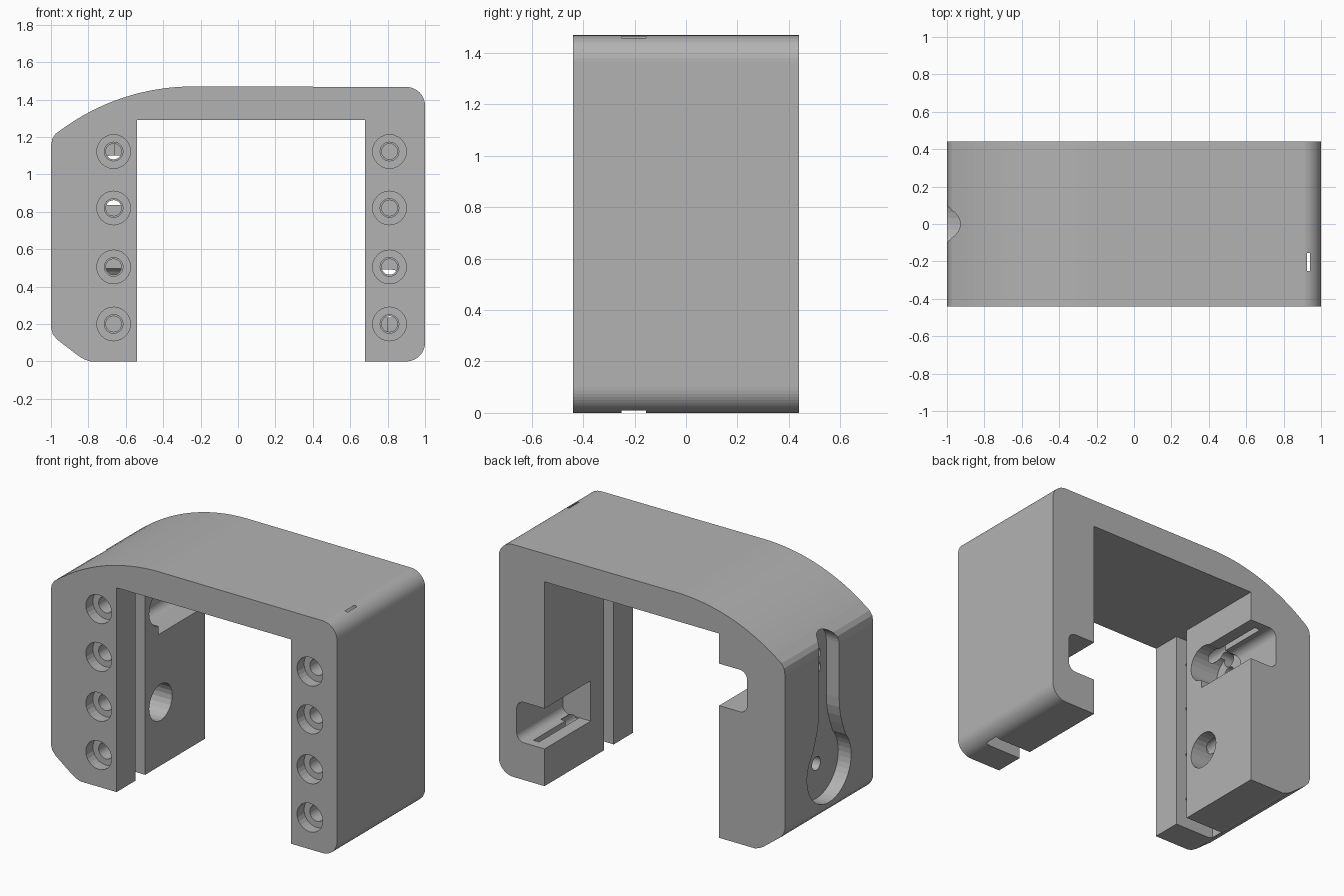
import bpy, bmesh
from math import sin, cos, pi, radians, sqrt

cube = bpy.data.objects.get("Cube")
if cube:
    bpy.data.objects.remove(cube, do_unlink=True)

grey = bpy.data.materials.new("matte grey")
grey.use_nodes = True
colour = (0.45, 0.45, 0.45, 1)
grey.diffuse_color = colour
grey.node_tree.nodes["Principled BSDF"].inputs["Base Color"].default_value = colour


def arc(cu, cv, r, start, end, n=12):
    angles = [radians(start + (end - start) * i / n) for i in range(n + 1)]
    return [(cu + r * cos(a), cv + r * sin(a)) for a in angles]


def prism(name, outline, axis, a, b):
    """Extrude an outline along x (outline in y, z) or y (outline in x, z)."""
    place = (lambda d, u, v: (d, u, v)) if axis == "x" else (lambda d, u, v: (u, d, v))
    bm = bmesh.new()
    near = [bm.verts.new(place(a, u, v)) for u, v in outline]
    far = [bm.verts.new(place(b, u, v)) for u, v in outline]
    bm.faces.new(near)
    bm.faces.new(far[::-1])
    n = len(near)
    for i in range(n):
        j = (i + 1) % n
        bm.faces.new((near[j], near[i], far[i], far[j]))
    bmesh.ops.recalc_face_normals(bm, faces=bm.faces)
    mesh = bpy.data.meshes.new(name)
    bm.to_mesh(mesh)
    bm.free()
    mesh.materials.append(grey)
    ob = bpy.data.objects.new(name, mesh)
    bpy.context.scene.collection.objects.link(ob)
    return ob


def cut(outline, axis, a, b):
    """Subtract a prism from the bracket and discard the cutter."""
    cutter = prism("cutter", outline, axis, a, b)
    cutter.hide_render = True
    mod = bracket.modifiers.new("cut", "BOOLEAN")
    mod.operation = "DIFFERENCE"
    mod.solver = "EXACT"
    mod.object = cutter
    bpy.context.view_layer.update()
    graph = bpy.context.evaluated_depsgraph_get()
    result = bpy.data.meshes.new_from_object(bracket.evaluated_get(graph))
    bracket.modifiers.clear()
    bracket.data = result
    bpy.data.objects.remove(cutter, do_unlink=True)


def drill(u, v, r, axis, a, b):
    cut(arc(u, v, r, 0, 345, 23), axis, a, b)


def box(u0, u1, v0, v1):
    return [(u0, v0), (u1, v0), (u1, v1), (u0, v1)]


# Arched body: rounded square side, sloping curved side
R = 1.19
sweep = 36.6
profile = [(-0.54, 0), (-0.79, 0), (-0.82, 0.01), (-0.85, 0.027), (-0.965, 0.115),
           (-0.99, 0.145), (-1, 0.18), (-1, 1.15), (-0.993, 1.19), (-0.975, 1.217)]
profile += arc(-0.24, 1.47 - R, R, 90 + sweep, 90, 20)
profile += arc(0.9, 1.367, 0.1, 90, 0)
profile += arc(0.9, 0.1, 0.1, 0, -90)
profile += [(0.68, 0), (0.68, 1.29), (-0.54, 1.29)]
bracket = prism("bracket_body", profile, "y", -0.44, 0.44)

# Plate slots up the inside of both legs
cut(box(0.6, 0.94, -0.1, 1.2899), "y", -0.25, -0.155)
cut(box(0.6801, 0.94, 1.2, 1.464), "y", -0.25, -0.155)
cut(box(-0.82, -0.45, -0.1, 1.2899), "y", -0.25, -0.155)

# Screw holes with counterbores in the front
for x in (-0.665, 0.81):
    for z in (0.2, 0.505, 0.82, 1.122):
        drill(x, z, 0.09, "y", -0.6, -0.37)
        drill(x, z, 0.05, "y", -0.5, -0.2)
        drill(x, z, 0.042, "y", -0.22, 0.06)

# Rear notches, open to the inside, with a narrow slit along each
for side, inner, z0, z1 in ((1, 0.68, 0.235, 0.49), (-1, -0.54, 0.835, 1.1)):
    r, deep = 0.05, 0.195
    shape = [(-0.1, z0)] + arc(deep - r, z0 + r, r, -90, 0, 6)
    shape += arc(deep - r, z1 - r, r, 0, 90, 6) + [(-0.1, z1)]
    cut([(inner + side * u, v) for u, v in shape], "y", -0.02, 0.6)
    slit = (z0 - 0.1, z0 + 0.05) if side > 0 else (z1 - 0.05, z1 + 0.1)
    mid = inner + side * 0.1
    cut(box(mid - 0.02, mid + 0.02, *slit), "y", -0.015, 0.38)

# Keyhole recess on the outside of the sloping leg
half = arc(0, 0.4, 0.22, -90, 42, 16)
half += [(0.135, 0.62), (0.115, 0.68), (0.103, 0.74), (0.1, 0.8)]
half += arc(0, 1.15, 0.1, 0, 90, 8)
cut(half + [(-u, v) for u, v in half[-2:0:-1]], "x", -1.2, -0.91)

# Round pockets from the inside with small holes into the recess
for z in (0.4, 1.0):
    drill(0, z, 0.115, "x", -0.74, -0.4)
for z in (0.4, 1.0, 1.09):
    drill(0, z, 0.042, "x", -1.1, -0.7)
